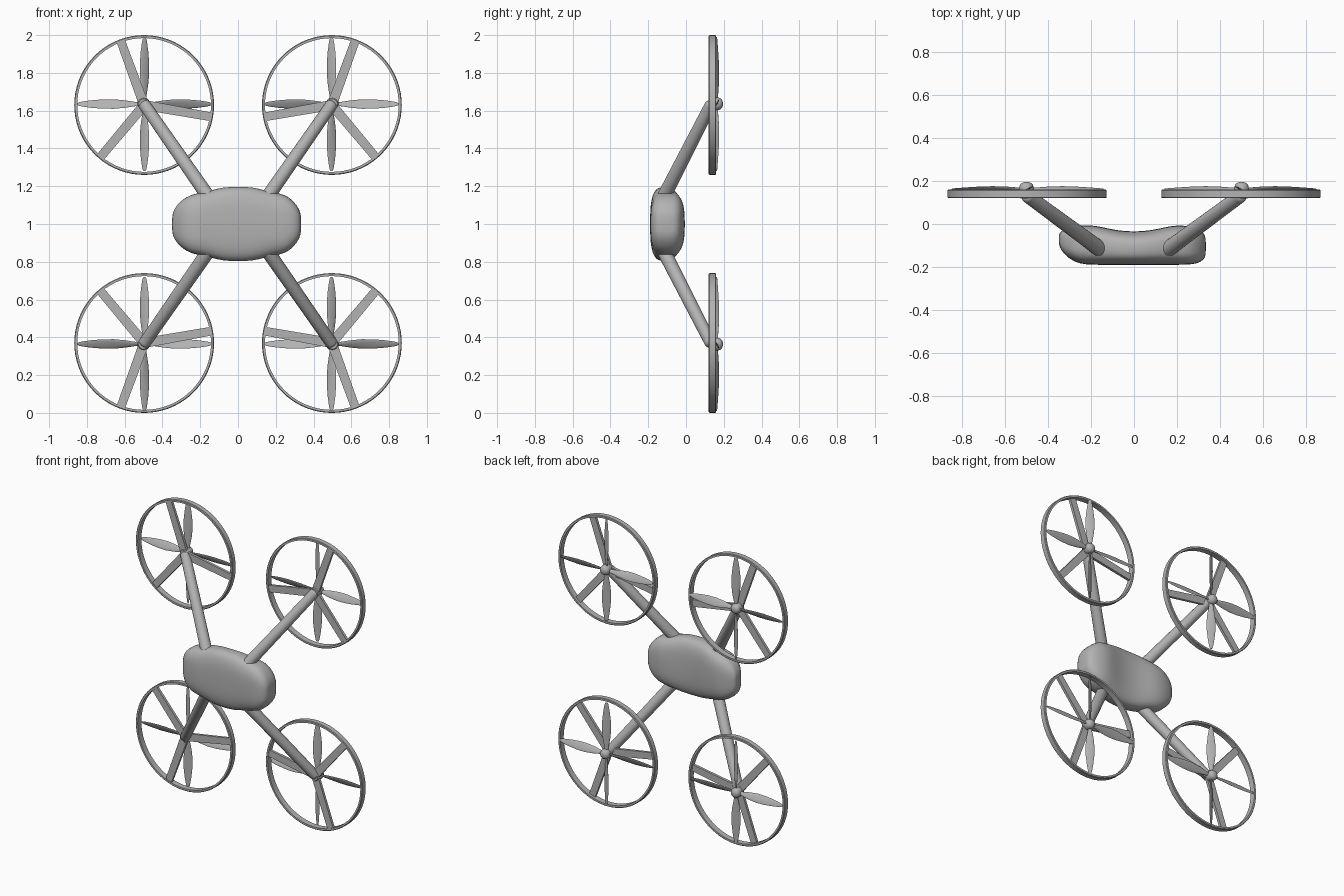
import bpy, bmesh
from math import sin, cos, pi, radians, copysign
from mathutils import Vector

if "Cube" in bpy.data.objects:
    bpy.data.objects.remove(bpy.data.objects["Cube"])

grey = bpy.data.materials.new("light_grey")
grey.use_nodes = True
grey.diffuse_color = (0.45, 0.45, 0.45, 1)
grey.node_tree.nodes["Principled BSDF"].inputs["Base Color"].default_value = (0.45, 0.45, 0.45, 1)

MIDDLE = Vector((0, 0, 1))          # centre of the craft, all parts are built around it
ROTOR = Vector((-0.497, 0, 0.63))   # centre of the upper right rotor
RING_RADIUS = 0.37


def loft(bm, rings, closed=False):
    """Skin a list of point rings, with end caps or joined end to end."""
    rows = [[bm.verts.new(p) for p in ring] for ring in rings]
    n = len(rows[0])
    pairs = list(zip(rows, rows[1:])) + ([(rows[-1], rows[0])] if closed else [])
    for a, b in pairs:
        for i in range(n):
            j = (i + 1) % n
            bm.faces.new((a[i], a[j], b[j], b[i]))
    if not closed:
        bm.faces.new(rows[0])
        bm.faces.new(rows[-1])


def finish(bm, name, mirrored=True, smooth_levels=0):
    bmesh.ops.recalc_face_normals(bm, faces=bm.faces)
    mesh = bpy.data.meshes.new(name)
    bm.to_mesh(mesh)
    bm.free()
    mesh.materials.append(grey)
    ob = bpy.data.objects.new(name, mesh)
    ob.location = MIDDLE
    bpy.context.collection.objects.link(ob)
    bpy.ops.object.select_all(action='DESELECT')
    ob.select_set(True)
    bpy.context.view_layer.objects.active = ob
    bpy.ops.object.shade_smooth_by_angle(angle=radians(40))
    if smooth_levels:
        ob.modifiers.new("Subdivision", 'SUBSURF').levels = smooth_levels
        ob.modifiers["Subdivision"].render_levels = smooth_levels
    if mirrored:
        mirror = ob.modifiers.new("Mirror", 'MIRROR')
        mirror.use_axis = (True, False, True)
        mirror.use_mirror_merge = False
    return ob


def circle(centre, u, v, radius, n=24):
    return [centre + radius * (u * cos(2 * pi * i / n) + v * sin(2 * pi * i / n)) for i in range(n)]


def radial(angle):
    """Outward and sideways directions in the plane of the rotor."""
    return Vector((cos(angle), 0, sin(angle))), Vector((-sin(angle), 0, cos(angle)))


Y = Vector((0, 1, 0))

# Body: rounded box sections along x (x, half height, front y, back y)
sections = [
    (-0.350, 0.045, -0.095, -0.045), (-0.338, 0.082, -0.125, -0.032),
    (-0.300, 0.127, -0.165, -0.016), (-0.250, 0.156, -0.186, -0.006),
    (-0.200, 0.166, -0.190, -0.005), (-0.150, 0.177, -0.190, -0.013),
    (-0.080, 0.196, -0.190, -0.030), (0.000, 0.198, -0.191, -0.036),
    (0.080, 0.196, -0.190, -0.030), (0.150, 0.177, -0.190, -0.013),
    (0.200, 0.166, -0.190, -0.005), (0.250, 0.156, -0.190, -0.008),
    (0.295, 0.122, -0.184, -0.022), (0.324, 0.080, -0.168, -0.040),
    (0.335, 0.045, -0.145, -0.065)]
power = 2 / 3


def soft(value):
    return copysign(abs(value) ** power, value)


bm = bmesh.new()
rings = []
for x, half, front, back in sections:
    mid, depth = (front + back) / 2, (back - front) / 2
    angles = [2 * pi * i / 28 for i in range(28)]
    rings.append([Vector((x, mid + depth * soft(cos(a)), half * soft(sin(a)))) for a in angles])
loft(bm, rings)
finish(bm, "body", mirrored=False, smooth_levels=1)

# Arms: tapered tubes with rounded tips
start, end = Vector((-0.14, -0.13, 0.12)), Vector((-0.5, 0.135, 0.638))
axis = (end - start).normalized()
u = axis.cross(Y).normalized()
v = axis.cross(u)
bm = bmesh.new()
rings = [circle(start, u, v, 0.037)]
for k in range(5):
    a = k * pi / 10
    rings.append(circle(end + axis * 0.022 * (sin(a) - 0.6), u, v, 0.032 * cos(a)))
loft(bm, rings)
finish(bm, "arms")

# Guard rings around the rotors
bm = bmesh.new()
rings = []
for i in range(72):
    out, side = radial(2 * pi * i / 72)
    profile = [(RING_RADIUS, 0.124), (RING_RADIUS, 0.156), (RING_RADIUS - 0.004, 0.16),
               (RING_RADIUS - 0.016, 0.16), (RING_RADIUS - 0.016, 0.12), (RING_RADIUS - 0.004, 0.12)]
    rings.append([ROTOR + out * r + Y * y for r, y in profile])
loft(bm, rings, closed=True)
finish(bm, "guard_rings")

# Guard spokes: three flat struts per ring
bm = bmesh.new()
for degrees in (110, 230, 350):
    out, side = radial(radians(degrees))
    rings = []
    for r, half in ((0.0, 0.026), (RING_RADIUS - 0.008, 0.023)):
        rings.append([ROTOR + out * r + side * s * half + Y * y
                      for s, y in ((-1, 0.124), (1, 0.124), (1, 0.142), (-1, 0.142))])
    loft(bm, rings)
finish(bm, "guard_spokes")

# Propellers: four pitched blades (radius, half chord)
bm = bmesh.new()
stations = [(0.01, 0.011), (0.05, 0.014), (0.10, 0.023), (0.16, 0.029), (0.22, 0.028),
            (0.28, 0.022), (0.32, 0.016), (0.345, 0.011), (0.354, 0.005)]
hub_centre = Vector((-0.495, 0.161, 0.635))
for k in range(4):
    out, side = radial(k * pi / 2)
    rings = []
    for r, half in stations:
        pitch = radians(38 - 45 * r)
        chord = side * cos(pitch) - Y * sin(pitch)
        normal = -Y * cos(pitch) - side * sin(pitch)
        thick = 0.006 * (1 - r / 0.5)
        rings.append([hub_centre + out * r + chord * half * cos(a) + normal * thick * sin(a)
                      for a in [2 * pi * i / 12 for i in range(12)]])
    loft(bm, rings)
finish(bm, "propeller_blades")

# Hubs: rounded motor caps behind the arms
bm = bmesh.new()
out, side = radial(0)
hub_profile = [(0.118, 0.026), (0.125, 0.031), (0.168, 0.034), (0.182, 0.030), (0.191, 0.021), (0.195, 0.009)]
loft(bm, [circle(Vector((-0.5, y, 0.636)), out, side, r) for y, r in hub_profile])
finish(bm, "rotor_hubs")
